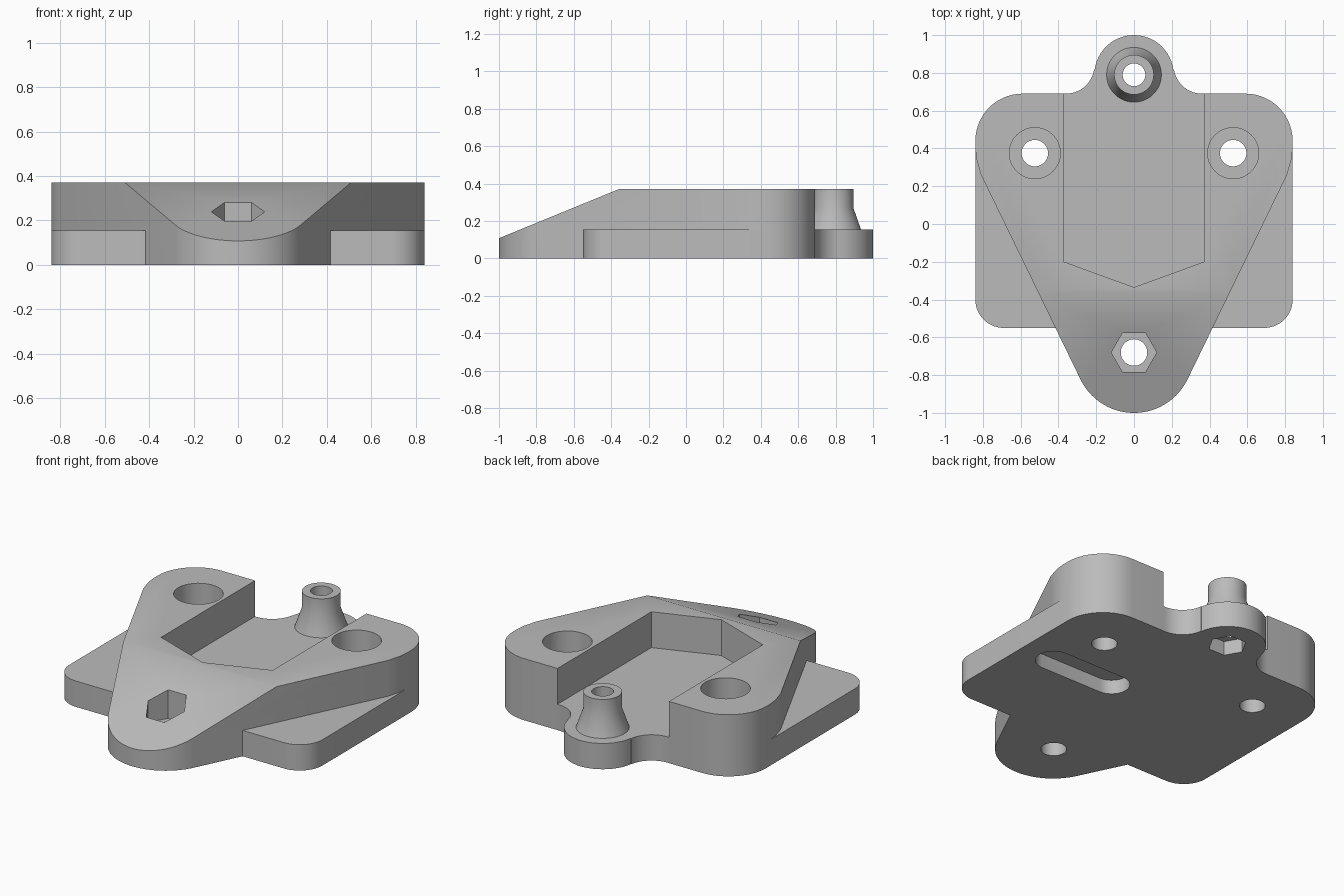
import bpy, bmesh
from math import cos, sin, radians, pi

cube = bpy.data.objects.get("Cube")
if cube:
    bpy.data.objects.remove(cube, do_unlink=True)

PLATE_TOP, TOP = 0.155, 0.37
BOSS_Y, TIP_Y = 0.79, -0.685
HOLE_X, HOLE_Y = 0.525, 0.375

grey = bpy.data.materials.new("plain_grey")
grey.use_nodes = True
grey.diffuse_color = (0.5, 0.5, 0.5, 1)
grey.node_tree.nodes["Principled BSDF"].inputs["Base Color"].default_value = grey.diffuse_color


def arc(cx, cy, r, start, end, n=14):
    angles = [radians(start + (end - start) * i / n) for i in range(n + 1)]
    return [(cx + r * cos(a), cy + r * sin(a)) for a in angles]


def mirrored(half):
    return half + [(-x, y) for x, y in reversed(half) if abs(x) > 1e-5]


def finish(name, bm):
    bmesh.ops.recalc_face_normals(bm, faces=bm.faces)
    mesh = bpy.data.meshes.new(name)
    bm.to_mesh(mesh)
    bm.free()
    mesh.materials.append(grey)
    obj = bpy.data.objects.new(name, mesh)
    bpy.context.collection.objects.link(obj)
    return obj


def prism(name, outline, z0, z1):
    bm = bmesh.new()
    face = bm.faces.new([bm.verts.new((x, y, z0)) for x, y in outline])
    side = bmesh.ops.extrude_face_region(bm, geom=[face])["geom"]
    bmesh.ops.translate(bm, vec=(0, 0, z1 - z0),
                        verts=[v for v in side if isinstance(v, bmesh.types.BMVert)])
    return finish(name, bm)


def disc(x, y, r, n=48):
    return [(x + r * cos(2 * pi * i / n), y + r * sin(2 * pi * i / n)) for i in range(n)]


def combine(target, other, operation):
    mod = target.modifiers.new(operation, 'BOOLEAN')
    mod.operation, mod.solver, mod.object = operation, 'EXACT', other
    bpy.context.view_layer.objects.active = target
    bpy.ops.object.modifier_apply(modifier=mod.name)
    bpy.data.objects.remove(other, do_unlink=True)


def cut(outline, z0, z1):
    combine(bracket, prism("cutter", outline, z0, z1), 'DIFFERENCE')


# Base plate with the rounded rear tab
back_corner = arc(0.59, 0.44, 0.25, 0, 90)
plate_half = (arc(0.69, -0.4, 0.15, -90, 0) + back_corner
              + arc(0.36, 0.84, 0.15, 270, 188)
              + arc(0, BOSS_Y, 0.21, 8, 90))
bracket = prism("mounting_bracket", mirrored(plate_half), 0, PLATE_TOP)

# Raised body, tapering to a rounded nose and open around the rear pocket
body_half = (arc(0, TIP_Y, 0.315, -90, -26, 20)
             + [(0.81, 0.26), (0.833, 0.34), (0.84, 0.4)] + back_corner
             + [(0.37, 0.69), (0.37, -0.2), (0, -0.335)])
body = prism("raised_body", mirrored(body_half), 0, TOP)

# Sloped nose
bm = bmesh.new()
profile = [(-0.36, TOP), (-1.0, 0.108), (-1.2, 0.026), (-1.2, 0.6), (0.2, 0.6)]
face = bm.faces.new([bm.verts.new((-1, y, z)) for y, z in profile])
side = bmesh.ops.extrude_face_region(bm, geom=[face])["geom"]
bmesh.ops.translate(bm, vec=(2, 0, 0), verts=[v for v in side if isinstance(v, bmesh.types.BMVert)])
# Lift the rear corner along the slope line so the cut is one plane
for v in bm.verts:
    if v.co.y > 0:
        v.co.z = TOP + (v.co.y + 0.36) * 0.41
combine(body, finish("slope_cutter", bm), 'DIFFERENCE')
combine(bracket, body, 'UNION')

# Flared rear boss
bm = bmesh.new()
rings = []
for r, z in [(0.145, 0.1), (0.145, PLATE_TOP), (0.105, 0.27), (0.105, TOP)]:
    rings.append([bm.verts.new((x, y, z)) for x, y in disc(0, BOSS_Y, r)])
for low, high in zip(rings, rings[1:]):
    for i in range(len(low)):
        j = (i + 1) % len(low)
        bm.faces.new((low[i], low[j], high[j], high[i]))
bm.faces.new(rings[0])
bm.faces.new(rings[-1])
combine(bracket, finish("rear_boss", bm), 'UNION')

# Counterbored side holes
for x in (-HOLE_X, HOLE_X):
    cut(disc(x, HOLE_Y, 0.135), 0.15, 1)
    cut(disc(x, HOLE_Y, 0.07), -1, 1)

# Nose hole with a hexagonal nut seat on top
cut(disc(0, -0.68, 0.12, 6), 0.11, 1)
cut(disc(0, -0.68, 0.07), -1, 1)

# Boss hole with a hexagonal nut seat underneath
cut(disc(0, BOSS_Y, 0.105, 6), -1, 0.085)
cut(disc(0, BOSS_Y, 0.06), -1, 1)

# Rounded slot in the underside
slot = arc(0.62, 0.06, 0.1, -90, 90) + arc(0.21, 0.06, 0.1, 90, 270)
cut(slot, -1, 0.085)

# Smooth curved walls, keep crisp edges
bpy.ops.object.select_all(action='DESELECT')
bracket.select_set(True)
bpy.context.view_layer.objects.active = bracket
bpy.ops.object.shade_smooth_by_angle(angle=radians(25))
